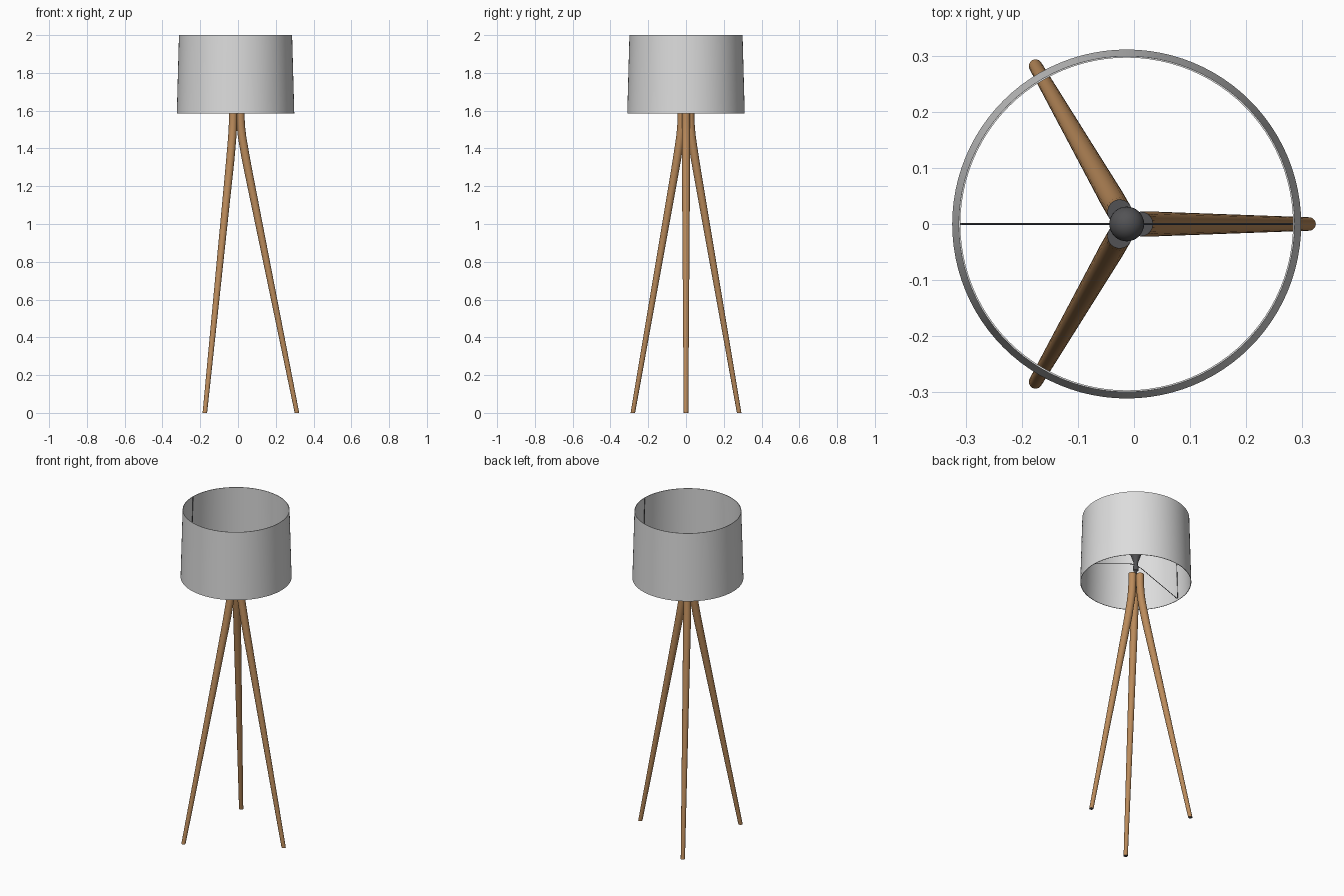
import bpy, bmesh, math
from mathutils import Vector

if "Cube" in bpy.data.objects:
    bpy.data.objects.remove(bpy.data.objects["Cube"])

CX = -0.013  # lamp axis


def material(name, rgb):
    m = bpy.data.materials.new(name)
    m.diffuse_color = (*rgb, 1)
    m.use_nodes = True
    m.node_tree.nodes["Principled BSDF"].inputs["Base Color"].default_value = m.diffuse_color
    return m


WOOD = material("warm wood", (0.50, 0.26, 0.105))
DARK = material("dark grey metal", (0.085, 0.085, 0.09))
FABRIC = material("light grey fabric", (0.72, 0.72, 0.72))


def finish(name, bm, mats):
    bmesh.ops.remove_doubles(bm, verts=bm.verts[:], dist=1e-5)
    bmesh.ops.recalc_face_normals(bm, faces=bm.faces[:])
    me = bpy.data.meshes.new(name)
    bm.to_mesh(me)
    bm.free()
    ob = bpy.data.objects.new(name, me)
    bpy.context.collection.objects.link(ob)
    for m in mats:
        me.materials.append(m)
    bpy.ops.object.select_all(action='DESELECT')
    ob.select_set(True)
    bpy.context.view_layer.objects.active = ob
    bpy.ops.object.shade_smooth_by_angle(angle=math.radians(35))
    return ob


def lathe(name, profile, mat, steps, closed=False):
    bm = bmesh.new()
    vs = [bm.verts.new((CX + r, 0, z)) for r, z in profile]
    pairs = list(zip(vs, vs[1:])) + ([(vs[-1], vs[0])] if closed else [])
    edges = [bm.edges.new(p) for p in pairs]
    bmesh.ops.spin(bm, geom=vs + edges, cent=(CX, 0, 0), axis=(0, 0, 1),
                   angle=math.tau, steps=steps, use_duplicate=False)
    return finish(name, bm, [mat])


def tube(name, path, mats, angle=0, sides=20, flat_ends=False):
    """Sweep circles along (distance, z, radius) points in a radial plane."""
    bm = bmesh.new()
    ca, sa = math.cos(angle), math.sin(angle)
    side = Vector((-sa, ca, 0))
    rings = []
    for i, (d, z, r) in enumerate(path):
        a, b = path[max(i - 1, 0)], path[min(i + 1, len(path) - 1)]
        t = Vector(((b[0] - a[0]) * ca, (b[0] - a[0]) * sa, b[1] - a[1])).normalized()
        if flat_ends and i in (0, len(path) - 1):
            t = Vector((0, 0, 1))
        n = side.cross(t)
        c = Vector((CX + d * ca, d * sa, z))
        rings.append([bm.verts.new(c + r * (math.cos(k * math.tau / sides) * n
                                            + math.sin(k * math.tau / sides) * side))
                      for k in range(sides)])
    for lo, hi in zip(rings, rings[1:]):
        for k in range(sides):
            j = (k + 1) % sides
            bm.faces.new((lo[k], lo[j], hi[j], hi[k]))
    for ring in (rings[0], rings[-1]):
        bm.faces.new(ring).material_index = len(mats) - 1
    return finish(name, bm, mats)


# Three bent, tapering legs with dark end caps
leg = [(0.325, 0, 0.012), (0.0655, 1.29, 0.0215), (0.054, 1.35, 0.022),
       (0.0435, 1.41, 0.022), (0.035, 1.46, 0.022), (0.029, 1.51, 0.022),
       (0.026, 1.56, 0.022), (0.025, 1.63, 0.022)]
for i, name in enumerate(("right_leg", "back_left_leg", "front_left_leg")):
    tube(name, leg, [WOOD, DARK], i * math.tau / 3, flat_ends=True)

# Thin-walled drum shade, open at both ends
lathe("shade", [(0.311, 1.585), (0.2995, 2.0), (0.2965, 2.0), (0.308, 1.585)],
      FABRIC, 96, closed=True)

# Stem, socket and bulb on the axis
bulb = [(0, 1.55), (0.008, 1.55), (0.008, 1.655), (0.014, 1.66), (0.016, 1.675),
        (0.014, 1.69), (0.011, 1.70), (0.014, 1.715), (0.024, 1.745)]
bulb += [(0.031 * math.cos(a), 1.77 + 0.031 * math.sin(a))
         for a in [math.radians(-25 + 115 * k / 10) for k in range(10)]]
bulb.append((0, 1.801))
lathe("socket_and_bulb", bulb, DARK, 32)

# Wire holders: from the socket out to the lower rim, then up the inside wall
for name, ang in (("right_wire", 0), ("left_wire", math.pi)):
    w = 0.0018
    tube(name, [(0.0, 1.692, w), (0.03, 1.692, w), (0.06, 1.682, w), (0.303, 1.592, w),
                (0.3055, 1.598, w), (0.2945, 1.995, w)], [DARK], ang, sides=8)
